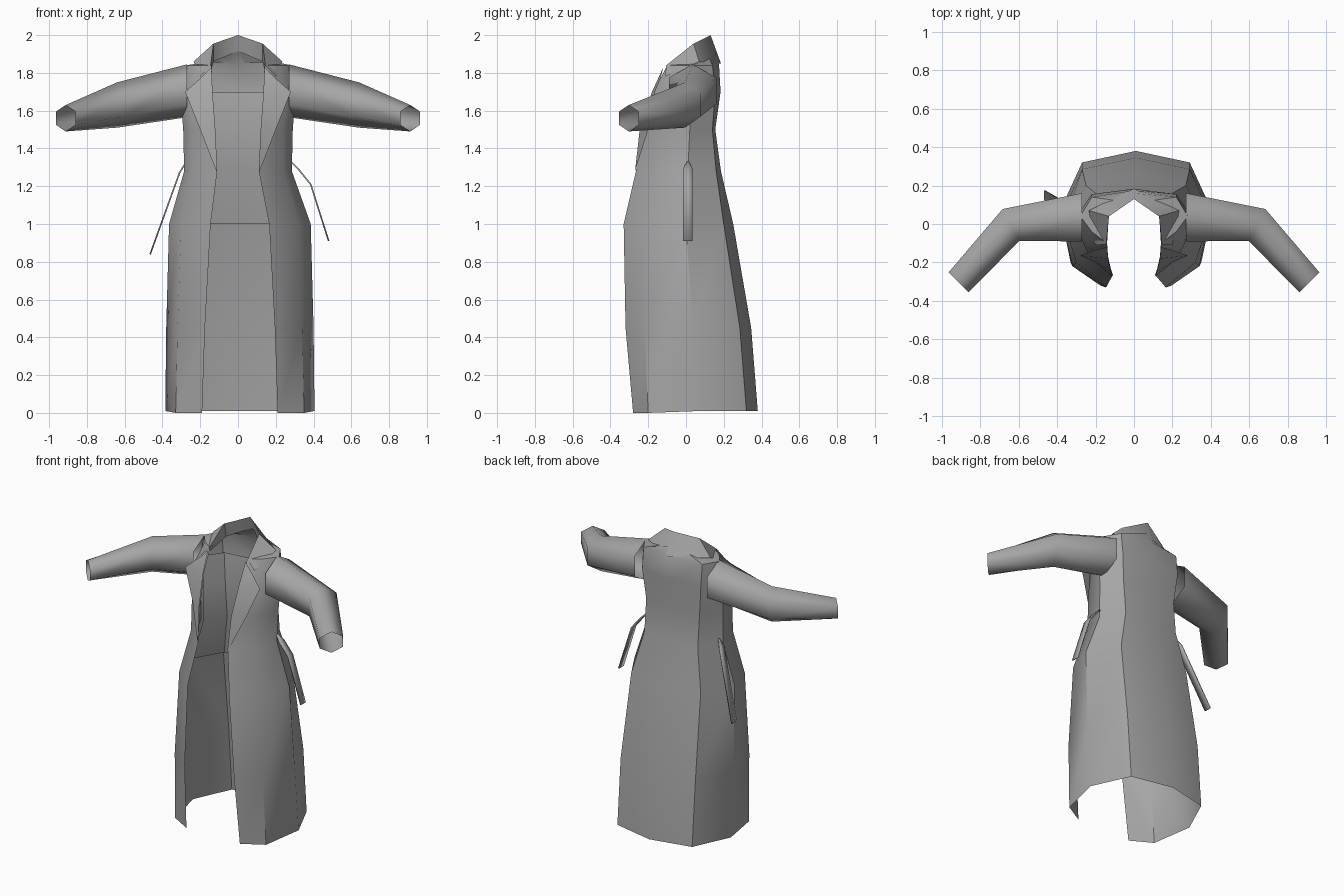
import bpy
import bmesh
from math import cos, sin, radians
from mathutils import Vector

default_cube = bpy.data.objects.get("Cube")
if default_cube:
    bpy.data.objects.remove(default_cube, do_unlink=True)


def make_material(name, colour):
    material = bpy.data.materials.new(name)
    material.use_nodes = True
    material.diffuse_color = colour
    material.node_tree.nodes["Principled BSDF"].inputs["Base Color"].default_value = colour
    return material


CLOTH = make_material("grey_cloth", (0.38, 0.38, 0.38, 1))


def loft(name, rings, closed=False, mirror=False, thickness=0, angle=40):
    """Skin a sheet or tube through rings of points."""
    bm = bmesh.new()
    rows = [[bm.verts.new(point) for point in ring] for ring in rings]
    for lower, upper in zip(rows, rows[1:]):
        count = len(lower)
        for i in range(count if closed else count - 1):
            k = (i + 1) % count
            bm.faces.new((lower[i], lower[k], upper[k], upper[i]))
    mesh = bpy.data.meshes.new(name)
    bm.to_mesh(mesh)
    bm.free()
    mesh.materials.append(CLOTH)
    part = bpy.data.objects.new(name, mesh)
    bpy.context.collection.objects.link(part)
    bpy.ops.object.select_all(action="DESELECT")
    part.select_set(True)
    bpy.context.view_layer.objects.active = part
    bpy.ops.object.shade_smooth_by_angle(angle=radians(angle))
    if mirror:
        part.modifiers.new("Mirror", "MIRROR").use_clip = True
    if thickness:
        solid = part.modifiers.new("Solidify", "SOLIDIFY")
        solid.thickness = thickness
        solid.offset = 0
    return part


def both_sides(half, shift=0.0):
    """Run from the left front edge round the back to the right front edge."""
    other = [(-x, y, z) for x, y, z in reversed(half[:-1])]
    return [(x + shift, y, z) for x, y, z in half + other]


# Coat body: height, sideways shift, then front edge, front, side, back side, back centre
BODY = [
    (0.01, 0.01, (0.2, -0.28), (0.34, -0.2), (0.395, 0.07), (0.28, 0.32), (0, 0.38)),
    (0.45, 0.01, (0.185, -0.32), (0.33, -0.22), (0.39, 0.035), (0.28, 0.285), (0, 0.345)),
    (1.0, 0.01, (0.155, -0.33), (0.31, -0.2), (0.375, 0), (0.26, 0.2), (0, 0.25)),
    (1.28, 0, (0.11, -0.265), (0.24, -0.16), (0.285, 0.01), (0.2, 0.16), (0, 0.185)),
    (1.5, 0, (0.12, -0.235), (0.24, -0.15), (0.29, 0.02), (0.2, 0.14), (0, 0.155)),
    (1.7, 0, (0.135, -0.17), (0.26, -0.11), (0.305, 0.03), (0.22, 0.155), (0, 0.183)),
    (1.84, 0, (0.14, -0.1), (0.22, -0.04), (0.28, 0.04), (0.22, 0.14), (0, 0.175)),
]
NECK = [(0.14, -0.1, 1.84), (0.14, -0.03, 1.85), (0.13, 0.06, 1.86),
        (0.08, 0.12, 1.885), (0, 0.16, 1.915)]

body_rings = []
for z, shift, *outline in BODY:
    body_rings.append(both_sides([(x, y, z) for x, y in outline], shift))
# The front panels hang slightly lower than the back hem
body_rings[0] = [(x, y, 0.0 if y < 0 else z) for x, y, z in body_rings[0]]
body_rings.append(both_sides(NECK))
loft("coat_body", body_rings)

# Back lining, ending at the hips
lining = []
for ring in body_rings[2:6]:
    back = ring[2:-2]
    lining.append([(x * 0.93, y * 0.93, z) for x, y, z in reversed(back)])
loft("back_lining", lining)

# Sleeves: open six-sided tubes bent forward at the elbow
SLEEVE = [
    ((0.27, 0.035, 1.705), (0, 0.145, 0), 0.14),
    ((0.64, -0.005, 1.63), (0.05, 0.096, 0), 0.12),
    ((0.912, -0.303, 1.56), (0.06, 0.06, 0), 0.07),
]
sleeve_rings = []
for centre, across, height in SLEEVE:
    ring = []
    for step in range(6):
        turn = radians(30 + 60 * step)
        ring.append(Vector(centre) + Vector(across) * cos(turn)
                    + Vector((0, 0, height)) * sin(turn))
    sleeve_rings.append(ring)
loft("sleeves", sleeve_rings, closed=True, mirror=True, angle=65)

# Folded collar: inner neckline, top fold, outer edge
collar_inner = [(0, 0.16, 1.915), (0.13, 0.06, 1.86), (0.14, -0.1, 1.82)]
collar_fold = [(0, 0.13, 2.0), (0.13, 0.04, 1.955), (0.145, -0.105, 1.84)]
collar_outer = [(0, 0.185, 1.85), (0.235, 0.07, 1.86), (0.2, -0.11, 1.78)]
loft("collar", [collar_inner, collar_fold, collar_outer], mirror=True)

# Lapels folded over the chest
lapel_fold = [(0.14, -0.12, 1.83), (0.135, -0.18, 1.7), (0.12, -0.245, 1.5), (0.11, -0.27, 1.28)]
lapel_edge = [(0.2, -0.135, 1.77), (0.28, -0.165, 1.7), (0.2, -0.2, 1.5), (0.115, -0.27, 1.28)]
loft("lapels", [lapel_fold, lapel_edge], mirror=True)


# Loose belt ends hanging from the waist
def belt_end(name, path):
    rings = []
    for i, (x, y, z) in enumerate(path):
        half = 0.025 if i else 0.004
        rings.append([(x, y - half, z), (x, y + half, z)])
    loft(name, rings, thickness=0.008)


belt_end("left_belt_end", [(0.28, 0.01, 1.33), (0.32, 0.01, 1.29),
                           (0.385, 0.01, 1.21), (0.48, 0.01, 0.91)])
belt_end("right_belt_end", [(-0.28, 0.05, 1.32), (-0.31, 0.06, 1.27), (-0.465, 0.15, 0.84)])
